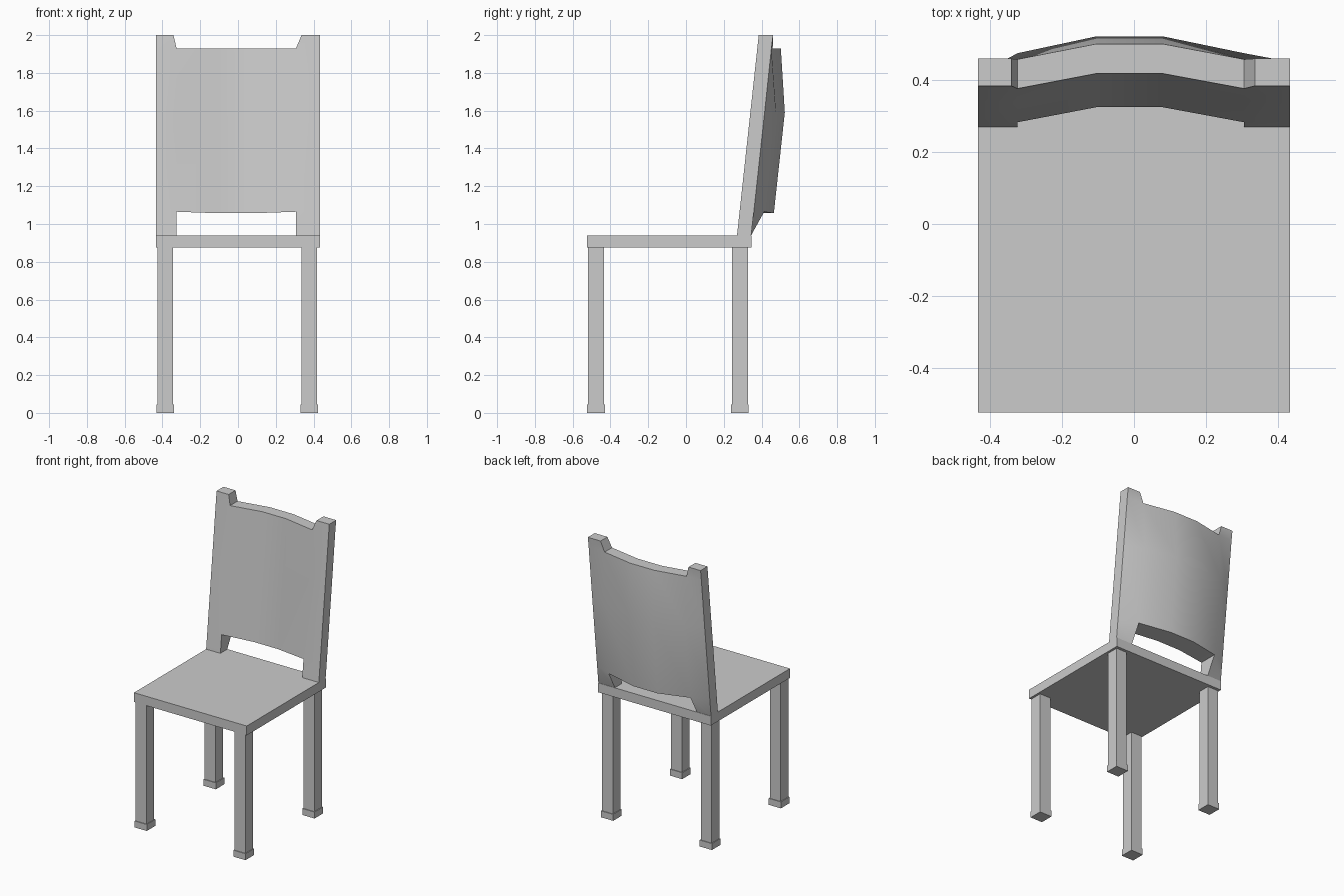
import bpy, bmesh
from mathutils import Vector

if "Cube" in bpy.data.objects:
    bpy.data.objects.remove(bpy.data.objects["Cube"])


def finish(name, bm):
    bmesh.ops.recalc_face_normals(bm, faces=bm.faces)
    mesh = bpy.data.meshes.new(name)
    bm.to_mesh(mesh)
    bm.free()
    ob = bpy.data.objects.new(name, mesh)
    bpy.context.collection.objects.link(ob)
    return ob


def box(name, lo, hi):
    lo, hi = Vector(lo), Vector(hi)
    bm = bmesh.new()
    bmesh.ops.create_cube(bm, size=1)
    bmesh.ops.scale(bm, vec=hi - lo, verts=bm.verts)
    bmesh.ops.translate(bm, vec=(lo + hi) / 2, verts=bm.verts)
    return finish(name, bm)


# seat slab
box("seat", (-0.435, -0.525, 0.875), (0.435, 0.347, 0.94))

# legs with slightly wider feet
for side, x in (("left", -0.385), ("right", 0.377)):
    for end, y in (("front", -0.476), ("back", 0.285)):
        for part, r, z0, z1 in (("leg", 0.042, 0.045, 0.875), ("foot", 0.047, 0, 0.045)):
            box(f"{end}_{side}_{part}", (x - r, y - r, z0), (x + r, y + r, z1))

# backrest: leaning grid of columns and rows, front and rear skins
cols = [-0.435, -0.325, -0.105, 0.08, 0.307, 0.435]
rows = [0.94, 1.065, 1.59, 1.93, 2.0]
kind = [0, 1, 2, 2, 1, 0]            # outer edge, post inner edge, centre
front_offset = [0, 0, 0.042]
rear = [[0.345, 0.359, 0.416, 0.452, 0.461],
        [0.345, 0.414, 0.476, 0.459, 0.461],
        [0.345, 0.465, 0.523, 0.502, 0.5]]

bm = bmesh.new()
grid = {}
for c, x in enumerate(cols):
    for r, z in enumerate(rows):
        k = kind[c]
        if k == 2 and r in (0, 4):
            continue
        xx = x
        if k == 1 and r == 4:            # post tops taper outwards
            xx = -0.342 if x < 0 else 0.337
        zz = 1.057 if k == 2 and r == 1 else z
        lean = 0.27 + (z - 0.94) * 0.1085
        grid[c, r] = (bm.verts.new((xx, lean + front_offset[k], zz)),
                      bm.verts.new((xx, rear[k][r], zz)))
        # outer edge stays flush with the post top where the panel stops

cells = {(c, r) for c in range(5) for r in range(4)
         if c in (0, 4) or r in (1, 2)}
for c, r in cells:
    ring = [grid[c, r], grid[c + 1, r], grid[c + 1, r + 1], grid[c, r + 1]]
    for s in (0, 1):
        bm.faces.new([v[s] for v in ring])
    # close the rim wherever there is no neighbouring cell
    for i, n in enumerate(((c, r - 1), (c + 1, r), (c, r + 1), (c - 1, r))):
        if n not in cells:
            a, b = ring[i], ring[(i + 1) % 4]
            bm.faces.new((a[0], b[0], b[1], a[1]))
back = finish("backrest", bm)

# soft curved rear, crisp rim
bpy.context.view_layer.objects.active = back
back.select_set(True)
bpy.ops.object.shade_smooth_by_angle(angle=0.52)
